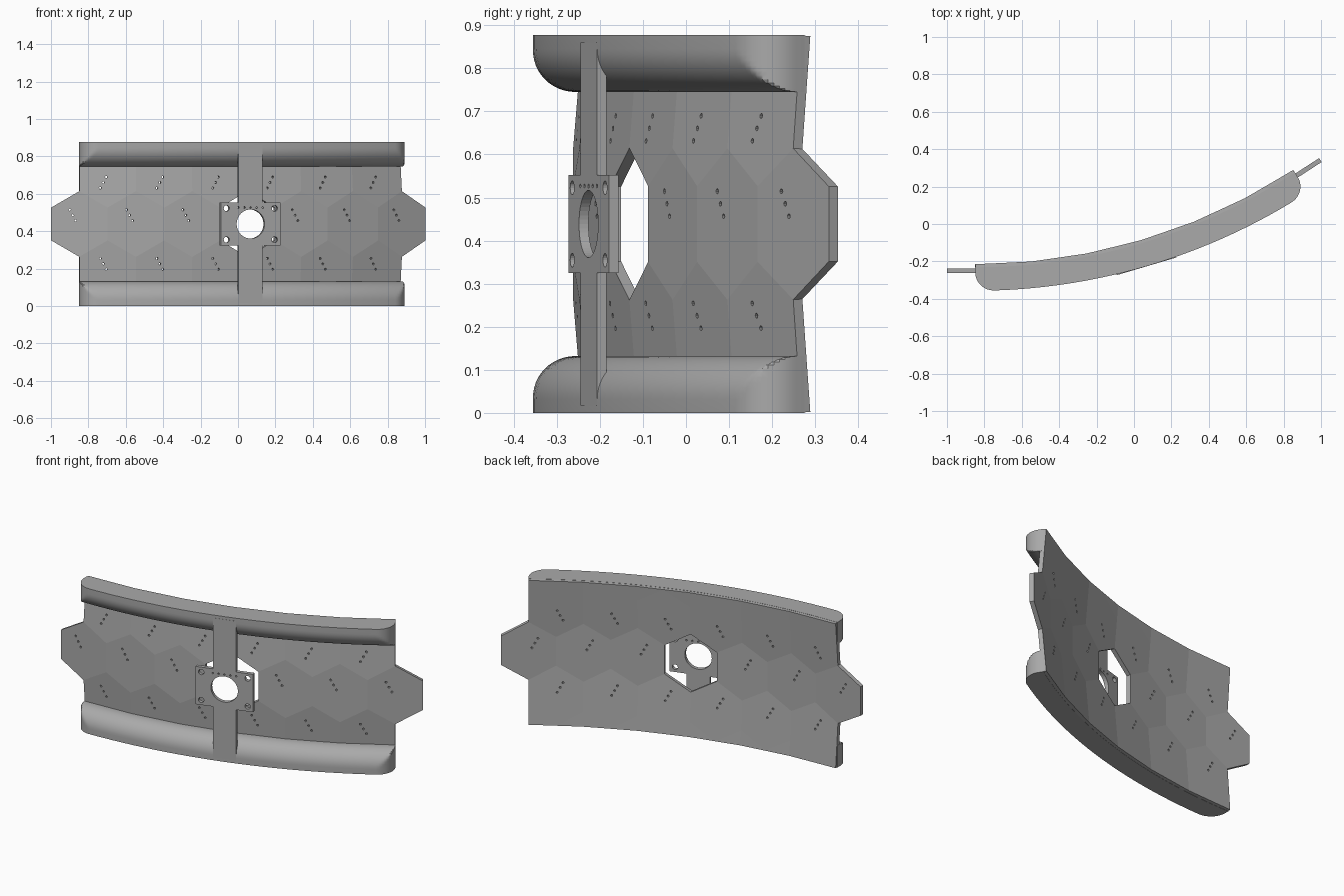
import bpy, bmesh, math
from mathutils import Matrix, Vector

if "Cube" in bpy.data.objects:
    bpy.data.objects.remove(bpy.data.objects["Cube"])

# Overall layout: a hex-tiled dish, concave to the back
STEP = math.radians(5.5)              # angle between neighbouring tiles
W = 0.302                             # tile width
R = W / (2 * math.tan(STEP / 2))      # radius to tile centres
RJ = R / math.cos(STEP / 2)           # radius to tile joints
CX, CY, MID = -1 + RJ * math.sin(STEP / 2), -0.237 + R, 0.4385
THICK = 0.025

metal = bpy.data.materials.new("grey_metal")
metal.diffuse_color = (0.4, 0.4, 0.4, 1)
metal.use_nodes = True
metal.node_tree.nodes["Principled BSDF"].inputs["Base Color"].default_value = metal.diffuse_color


def pt(a, r, z):
    return Vector((CX + r * math.sin(a), CY - r * math.cos(a), z))


def finish(bm, name, smooth=False):
    bmesh.ops.remove_doubles(bm, verts=bm.verts, dist=1e-5)
    bmesh.ops.recalc_face_normals(bm, faces=bm.faces)
    me = bpy.data.meshes.new(name)
    bm.to_mesh(me)
    bm.free()
    ob = bpy.data.objects.new(name, me)
    bpy.context.collection.objects.link(ob)
    me.materials.append(metal)
    if smooth:
        bpy.ops.object.select_all(action='DESELECT')
        ob.select_set(True)
        bpy.context.view_layer.objects.active = ob
        bpy.ops.object.shade_smooth_by_angle(angle=math.radians(30))
    return ob


def bake(ob):
    dg = bpy.context.evaluated_depsgraph_get()
    me = bpy.data.meshes.new_from_object(ob.evaluated_get(dg))
    ob.modifiers.clear()
    ob.data = me


def drill(ob, holes):
    """holes: (angle, tangent shift, centre radius, z, hole radius, sides)"""
    bm = bmesh.new()
    for a, u, r, z, rad, n in holes:
        t = Vector((math.cos(a), math.sin(a), 0))
        rot = Matrix.Rotation(a, 4, 'Z') @ Matrix.Rotation(math.pi / 2, 4, 'X')
        bmesh.ops.create_cone(bm, cap_ends=True, segments=n, radius1=rad, radius2=rad,
                              depth=0.12, matrix=Matrix.Translation(pt(a, r, z) + t * u) @ rot)
    cutter = finish(bm, "drill_helper")
    cutter.hide_render = True
    mod = ob.modifiers.new("holes", 'BOOLEAN')
    mod.operation, mod.solver, mod.object = 'DIFFERENCE', 'EXACT', cutter
    bake(ob)
    bpy.data.objects.remove(cutter)


# Hex-tiled panel
bm = bmesh.new()


def face(*pts):
    bm.faces.new([bm.verts.new(p) for p in pts])


def joint(k, h, inset=0):             # joint on the left of tile k
    return pt((k - 0.5) * STEP, RJ - inset, MID + h)


def centre(k, h, inset=0):
    return pt(k * STEP, R - inset, MID + h)


S = W / math.sqrt(3)                  # hexagon side
LOW, TIP, SIDE, TOP = S / 2, S, 2 * S, 2.5 * S
for k in range(7):
    if k != 3:                        # the middle tile is left open
        face(joint(k, -LOW), centre(k, -TIP), joint(k + 1, -LOW),
             joint(k + 1, LOW), centre(k, TIP), joint(k, LOW))
    for s in (1, -1):
        if k < 6:                     # outer row
            face(joint(k + 1, s * LOW), centre(k + 1, s * TIP),
                 centre(k + 1, s * SIDE, 0.0145), joint(k + 1, s * TOP, 0.029),
                 centre(k, s * SIDE, 0.0145), centre(k, s * TIP))
        top = centre(k, s * TOP, 0.022)   # cut tiles along the rim
        if k > 0:
            face(centre(k, s * SIDE, 0.0145), joint(k, s * TOP, 0.029), top)
        if k < 6:
            face(centre(k, s * SIDE, 0.0145), top, joint(k + 1, s * TOP, 0.029))
bmesh.ops.remove_doubles(bm, verts=bm.verts, dist=1e-5)
bmesh.ops.recalc_face_normals(bm, faces=bm.faces)
bm.faces.ensure_lookup_table()
if bm.faces[0].normal.y > 0:          # normals towards the front
    bmesh.ops.reverse_faces(bm, faces=bm.faces)
me = bpy.data.meshes.new("hex_panel")
bm.to_mesh(me)
bm.free()
panel = bpy.data.objects.new("hex_panel", me)
me.materials.append(metal)
bpy.context.collection.objects.link(panel)
solid = panel.modifiers.new("thickness", 'SOLIDIFY')
solid.thickness, solid.offset, solid.use_even_offset = THICK, 1, True
bake(panel)

# Rows of three small holes on each tile
dots = []
for i in (-1, 0, 1):
    for k in range(7):
        if k != 3:
            dots.append((k * STEP, -0.035 + i * 0.016, R, MID + 0.047 - i * 0.029, 0.006, 8))
        if k < 6:
            a = (k + 0.5) * STEP
            dots.append((a, -0.023 + i * 0.016, R, MID - 0.213 - i * 0.029, 0.006, 8))
            dots.append((a, -0.023 + i * 0.016, R, MID + 0.222 + i * 0.029, 0.006, 8))
drill(panel, dots)

# Rounded rails along both rims
RAD, DEPTH, H = 0.1, 0.12, 0.132


def quarter(t):                       # depth at distance t from a rounded edge
    t = min(max(t, 0), RAD)
    return DEPTH - RAD + math.sqrt(RAD ** 2 - (RAD - t) ** 2)


N = 12
ease = [RAD * (1 - math.cos(i / N * math.pi / 2)) for i in range(N + 1)]
span = 6 * STEP
length = span * R
along = ease + [RAD + (length - 2 * RAD) * i / 24 for i in range(1, 24)] + [length - e for e in reversed(ease)]
for name, s in (("top_rail", 1), ("bottom_rail", -1)):
    bm = bmesh.new()
    cols = []
    for d in along:
        e = quarter(min(d, length - d))
        prof = [(h, min(quarter(h), e)) for h in ease] + [(H, min(DEPTH, e))]
        prof += [(H, -0.006), (0, -0.006)]
        cols.append([bm.verts.new(pt(d / R, R + dep, MID + s * (MID - H + h))) for h, dep in prof])
    n = len(cols[0])
    for a, b in zip(cols, cols[1:]):
        for j in range(n):
            bm.faces.new((a[j], a[(j + 1) % n], b[(j + 1) % n], b[j]))
    bm.faces.new(cols[0])
    bm.faces.new(cols[-1])
    finish(bm, name, True)

# Mounting bar and plate in front of the open tile
A0, SHIFT, FRONT, BAR = 3 * STEP, -0.011, 0.1205, 0.023


def slab(name, width, z0, z1):
    bm = bmesh.new()
    t = Vector((math.cos(A0), math.sin(A0), 0))
    pos = pt(A0, R + FRONT - BAR / 2, (z0 + z1) / 2) + t * SHIFT
    bmesh.ops.create_cube(bm, size=1, matrix=Matrix.Translation(pos) @ Matrix.Rotation(A0, 4, 'Z')
                          @ Matrix.Diagonal((width, BAR, z1 - z0, 1)))
    return finish(bm, name)


PLATE = 0.114
slab("upper_bar", 0.134, MID + PLATE, 0.86)
slab("lower_bar", 0.134, 0.017, MID - PLATE)
plate = slab("mount_plate", 0.332, MID - PLATE, MID + PLATE)
rp = R + FRONT - BAR / 2
holes = [(A0, SHIFT, rp, MID, 0.078, 48)]
holes += [(A0, SHIFT + x * 0.134, rp, MID + z * 0.084, 0.016, 20) for x in (1, -1) for z in (1, -1)]
holes += [(A0, SHIFT + i * 0.034, rp, MID + 0.088, 0.005, 8) for i in range(-2, 3)]
drill(plate, holes)
